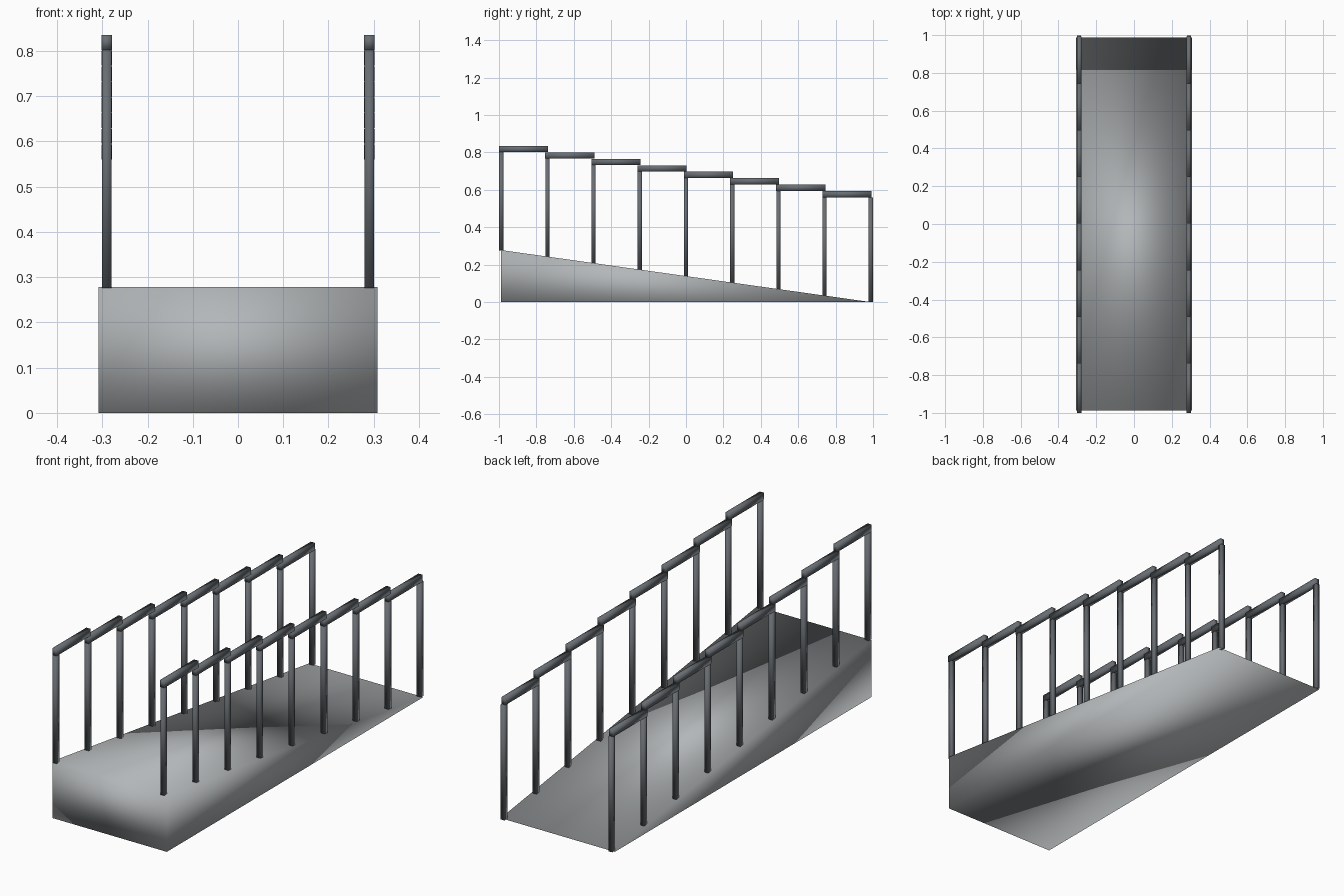
import bpy
import bmesh

cube = bpy.data.objects.get("Cube")
if cube:
    bpy.data.objects.remove(cube, do_unlink=True)


def make_material(name, colour):
    mat = bpy.data.materials.new(name)
    mat.use_nodes = True
    mat.diffuse_color = colour
    mat.node_tree.nodes["Principled BSDF"].inputs["Base Color"].default_value = colour
    return mat


concrete = make_material("light_grey", (0.45, 0.47, 0.48, 1))
metal = make_material("dark_grey", (0.14, 0.155, 0.17, 1))


def add_object(name, bm, mat):
    bmesh.ops.recalc_face_normals(bm, faces=bm.faces)
    for face in bm.faces:
        face.smooth = True
    mesh = bpy.data.meshes.new(name)
    bm.to_mesh(mesh)
    bm.free()
    mesh.materials.append(mat)
    obj = bpy.data.objects.new(name, mesh)
    bpy.context.collection.objects.link(obj)
    return obj


def add_box(name, low, high, mat):
    bm = bmesh.new()
    bmesh.ops.create_cube(bm, size=1)
    for v in bm.verts:
        v.co = [a if c < 0 else b for c, a, b in zip(v.co, low, high)]
    return add_object(name, bm, mat)


HALF_WIDTH, HALF_LENGTH, HEIGHT = 0.308, 0.988, 0.278
SPANS, STEP, DROP = 8, 0.247, 0.0345
RAIL_X, RAIL_TOP, RAIL_THICK = 0.2905, 0.835, 0.033


def ramp_height(y):
    return HEIGHT * (HALF_LENGTH - y) / (2 * HALF_LENGTH)


# Solid wedge, extruded across from its side profile
bm = bmesh.new()
profile = [(-HALF_LENGTH, 0), (HALF_LENGTH, 0), (-HALF_LENGTH, HEIGHT)]
side = bm.faces.new([bm.verts.new((-HALF_WIDTH, y, z)) for y, z in profile])
extruded = bmesh.ops.extrude_face_region(bm, geom=[side])
# The extrusion leaves the first cap in place when it borders no other face
moved = [g for g in extruded["geom"] if isinstance(g, bmesh.types.BMVert)]
bmesh.ops.translate(bm, verts=moved, vec=(2 * HALF_WIDTH, 0, 0))
if len(bm.faces) < 5:
    bmesh.ops.holes_fill(bm, edges=bm.edges)
add_object("ramp", bm, concrete)

# Stepped handrails with upright posts on both sides
for label, sign in (("right", -1), ("left", 1)):
    x = sign * RAIL_X
    for i in range(SPANS + 1):
        y = -HALF_LENGTH + STEP * i
        under = RAIL_TOP - DROP * min(i, SPANS - 1) - RAIL_THICK
        add_box(f"{label}_post_{i + 1}",
                (x - 0.0105, y - 0.011, max(0, ramp_height(y) - 0.002)),
                (x + 0.0105, y + 0.011, under), metal)
        if i < SPANS:
            add_box(f"{label}_rail_{i + 1}",
                    (x - 0.0115, y - 0.012, under),
                    (x + 0.0115, y + STEP + 0.004, under + RAIL_THICK), metal)
